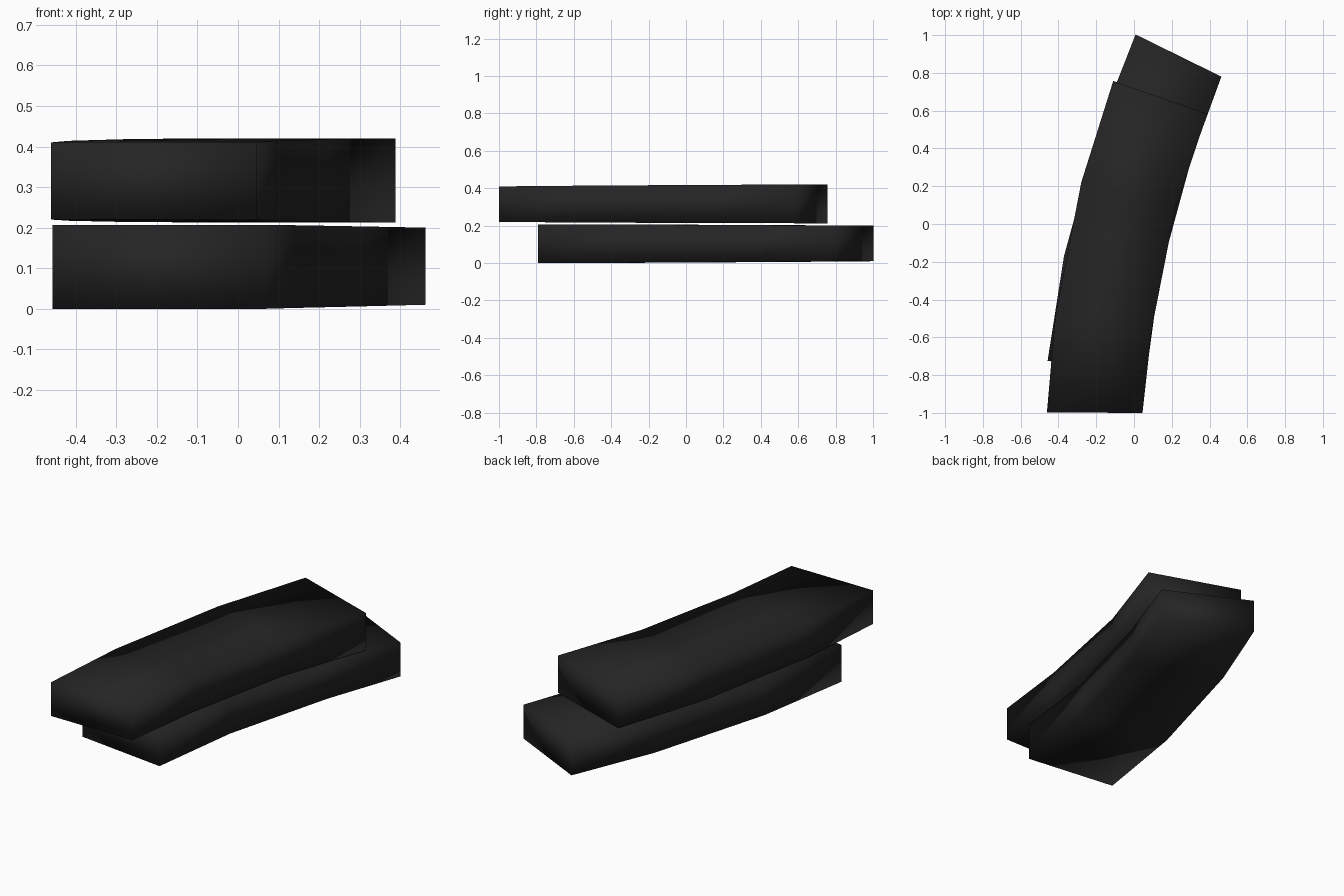
import bpy, bmesh, math
from mathutils import Vector

if "Cube" in bpy.data.objects:
    bpy.data.objects.remove(bpy.data.objects["Cube"])

mat = bpy.data.materials.new("charcoal black")
mat.diffuse_color = (0.018, 0.018, 0.018, 1)
mat.use_nodes = True
mat.node_tree.nodes["Principled BSDF"].inputs["Base Color"].default_value = mat.diffuse_color

# Cross-sections along the bar: outer xy, inner xy, bottom z, top z
SECTIONS = [
    ((-0.461, -0.998), (0.045, -1.0), 0.220, 0.410),
    ((-0.417, -0.491), (0.095, -0.550), 0.217, 0.414),
    ((-0.279, 0.221), (0.220, 0.085), 0.214, 0.418),
    ((-0.110, 0.757), (0.388, 0.583), 0.213, 0.420),
]


def flip(p):
    """Half turn about a horizontal axis between the two bars."""
    a = math.radians(-13.2)
    axis = Vector((math.cos(a), math.sin(a), 0))
    centre = Vector((-0.01, -0.048, 0.21))
    d = p - centre
    return centre + 2 * d.dot(axis) * axis - d


def curved_bar(name, flipped):
    bm = bmesh.new()
    rings = []
    for (lx, ly), (rx, ry), z0, z1 in SECTIONS:
        pts = [Vector(c) for c in ((lx, ly, z0), (rx, ry, z0), (rx, ry, z1), (lx, ly, z1))]
        rings.append([bm.verts.new(flip(p) if flipped else p) for p in pts])
    for a, b in zip(rings, rings[1:]):
        for i in range(4):
            j = (i + 1) % 4
            bm.faces.new((a[i], a[j], b[j], b[i]))
    bm.faces.new(rings[0][::-1])
    bm.faces.new(rings[-1])
    bmesh.ops.recalc_face_normals(bm, faces=bm.faces[:])
    for f in bm.faces:
        f.smooth = True
    me = bpy.data.meshes.new(name)
    bm.to_mesh(me)
    bm.free()
    me.materials.append(mat)
    bpy.context.collection.objects.link(bpy.data.objects.new(name, me))


# Two identical curved bars, the lower one turned over
curved_bar("upper_bar", False)
curved_bar("lower_bar", True)
